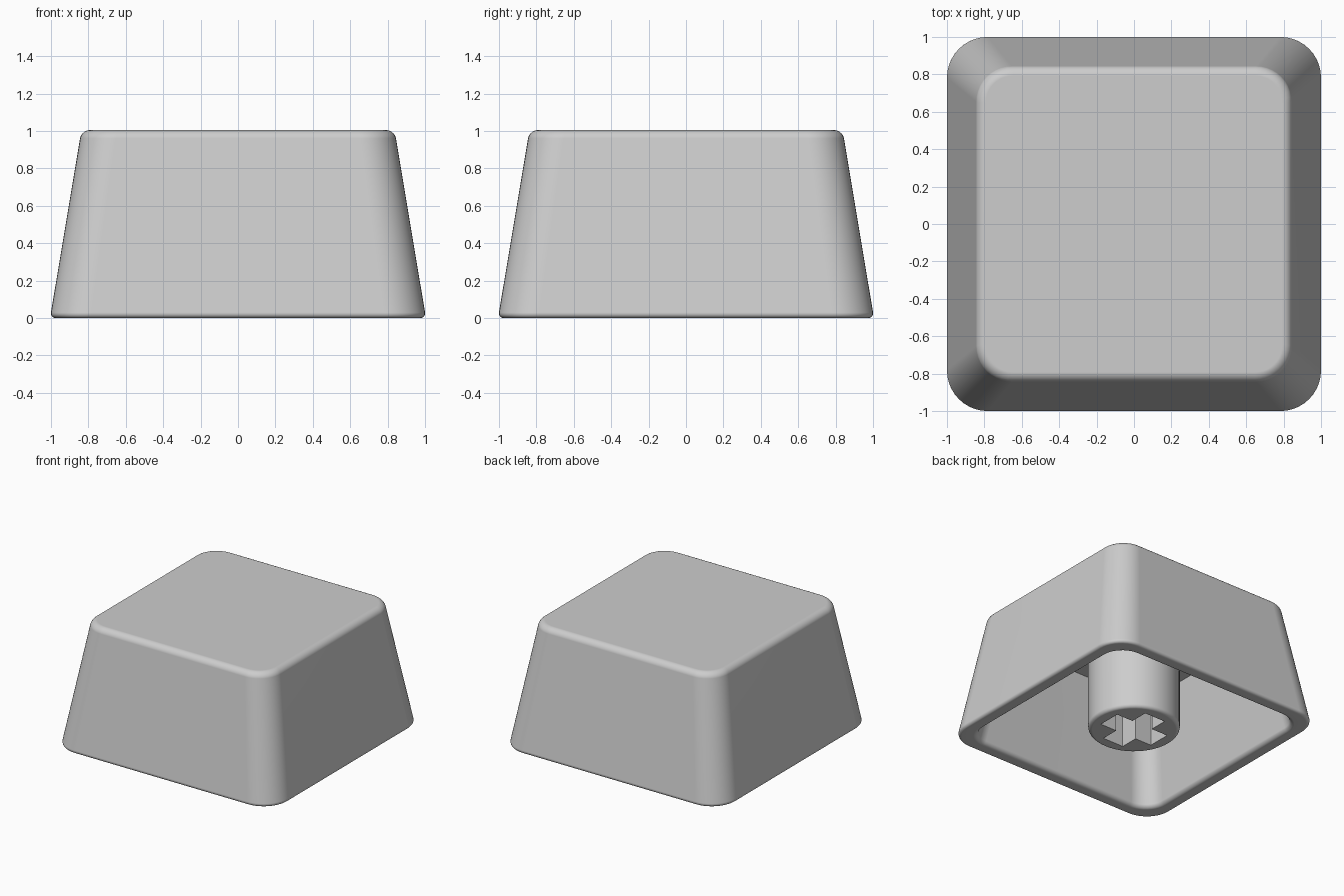
import bpy
import bmesh
from math import sin, cos, pi, radians

cube = bpy.data.objects.get("Cube")
if cube:
    bpy.data.objects.remove(cube, do_unlink=True)

plastic = bpy.data.materials.new("mid grey plastic")
plastic.use_nodes = True
GREY = (0.61, 0.61, 0.61, 1)
plastic.diffuse_color = GREY
plastic.node_tree.nodes["Principled BSDF"].inputs["Base Color"].default_value = GREY


def rounded_square(bm, half, radius, z, steps=10):
    """Ring of vertices around a square with round corners."""
    ring = []
    for corner in range(4):
        mid = pi / 4 + corner * pi / 2
        cx = (half - radius) * (1 if cos(mid) > 0 else -1)
        cy = (half - radius) * (1 if sin(mid) > 0 else -1)
        for i in range(steps + 1):
            a = corner * pi / 2 + i * pi / 2 / steps
            ring.append(bm.verts.new((cx + radius * cos(a), cy + radius * sin(a), z)))
    return ring


def bevel_level(bm, z, width):
    """Round the sharp edges lying at one height."""
    bmesh.ops.recalc_face_normals(bm, faces=bm.faces)
    edges = [e for e in bm.edges
             if all(abs(v.co.z - z) < 1e-4 for v in e.verts)
             and e.calc_face_angle(0) > radians(40)]
    bmesh.ops.bevel(bm, geom=edges, offset=width, segments=5,
                    profile=0.5, affect='EDGES')


def make_object(name, bm):
    bmesh.ops.recalc_face_normals(bm, faces=bm.faces)
    mesh = bpy.data.meshes.new(name)
    bm.to_mesh(mesh)
    bm.free()
    mesh.materials.append(plastic)
    obj = bpy.data.objects.new(name, mesh)
    bpy.context.collection.objects.link(obj)
    return obj


def activate(obj):
    bpy.ops.object.select_all(action='DESELECT')
    obj.select_set(True)
    bpy.context.view_layer.objects.active = obj


def smooth(obj):
    activate(obj)
    bpy.ops.object.shade_smooth_by_angle(angle=radians(35))
    obj.modifiers.new("even shading", 'WEIGHTED_NORMAL').keep_sharp = True


# Hollow tapered cap: top, outer wall, rim, inner wall, ceiling
HEIGHT, CEILING = 1.005, 0.85
bm = bmesh.new()
profile = [(0.837, 0.19, HEIGHT), (1.005, 0.22, 0),
           (0.885, 0.17, 0), (0.745, 0.15, CEILING)]
rings = [rounded_square(bm, *level) for level in profile]
for a, b in zip(rings, rings[1:]):
    for i in range(len(a)):
        j = (i + 1) % len(a)
        bm.faces.new((a[i], a[j], b[j], b[i]))
bm.faces.new(rings[0])
bm.faces.new(rings[-1])
bevel_level(bm, HEIGHT, 0.045)
bevel_level(bm, 0, 0.03)
smooth(make_object("cap_shell", bm))

# Round stem reaching into the ceiling
STEM_TOP = CEILING + 0.04
bm = bmesh.new()
bmesh.ops.create_cone(bm, cap_ends=True, segments=48, radius1=0.345,
                      radius2=0.345, depth=STEM_TOP)
bmesh.ops.translate(bm, verts=bm.verts, vec=(0, 0, STEM_TOP / 2))
bevel_level(bm, 0, 0.03)
stem = make_object("stem", bm)

# Cross-shaped socket cut into the stem
ARM, HALF_WIDTH, DEPTH = 0.245, 0.095, 0.75
bm = bmesh.new()
outline = []
for k in range(4):
    c, s = round(cos(k * pi / 2)), round(sin(k * pi / 2))
    for x, y in ((ARM, -HALF_WIDTH), (ARM, HALF_WIDTH), (HALF_WIDTH, HALF_WIDTH)):
        outline.append(bm.verts.new((c * x - s * y, s * x + c * y, -0.1)))
base = bm.faces.new(outline)
grown = bmesh.ops.extrude_face_region(bm, geom=[base])
top = [g for g in grown["geom"] if isinstance(g, bmesh.types.BMVert)]
bmesh.ops.translate(bm, verts=top, vec=(0, 0, DEPTH + 0.1))
cutter = make_object("socket_cutter", bm)
cutter.hide_render = True

cut = stem.modifiers.new("socket", 'BOOLEAN')
cut.operation = 'DIFFERENCE'
cut.solver = 'EXACT'
cut.object = cutter
activate(stem)
bpy.ops.object.modifier_apply(modifier=cut.name)
bpy.data.objects.remove(cutter, do_unlink=True)
smooth(stem)
